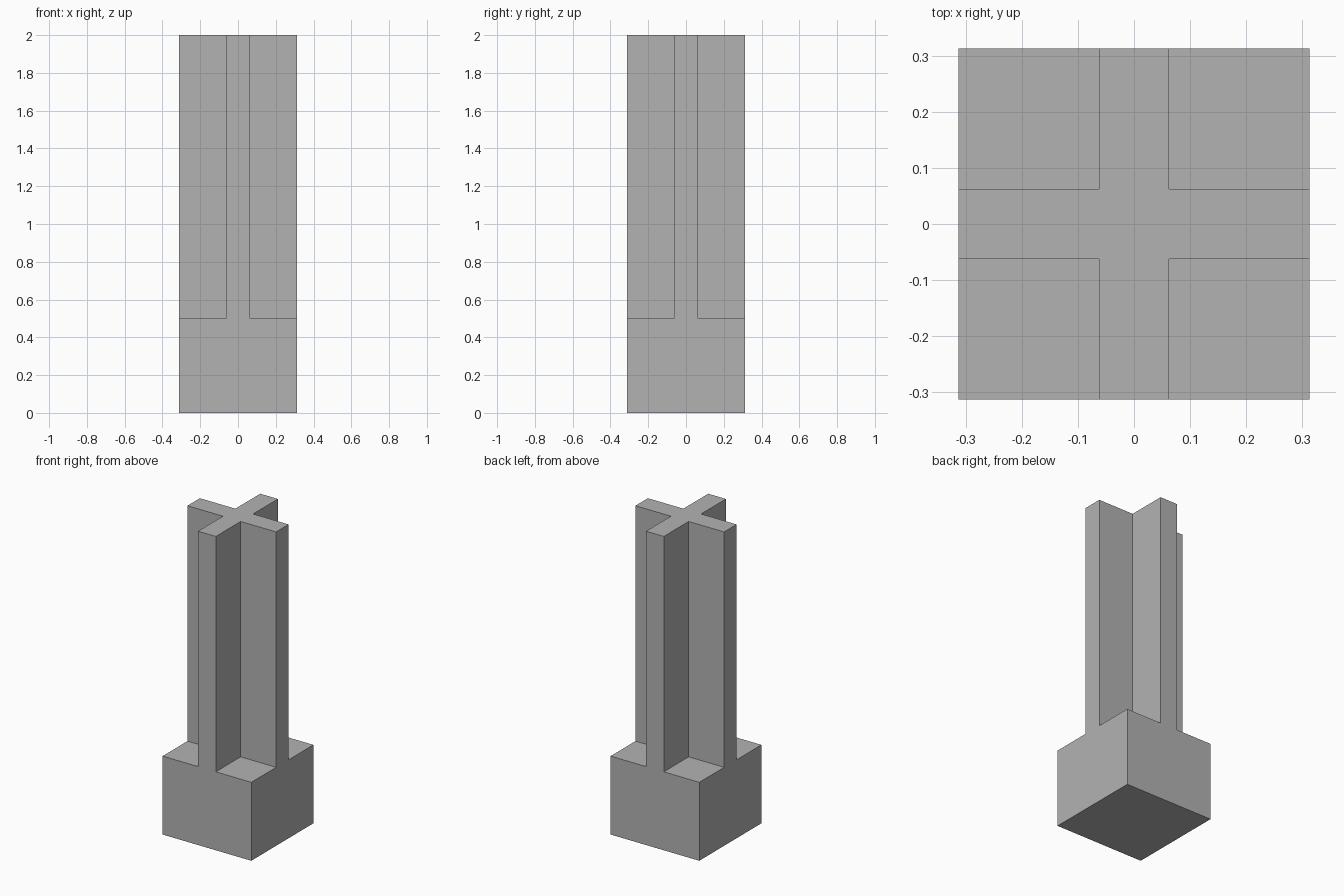
import bpy
import bmesh

HALF = 0.3125    # half width of the base and of the cross
ARM = 0.0625     # half thickness of each arm
BASE_TOP = 0.5
TOP = 2.0

cube = bpy.data.objects.get("Cube")
if cube:
    bpy.data.objects.remove(cube, do_unlink=True)

grey = bpy.data.materials.new("plain_grey")
grey.use_nodes = True
colour = (0.45, 0.45, 0.45, 1)
grey.diffuse_color = colour
grey.node_tree.nodes["Principled BSDF"].inputs["Base Color"].default_value = colour


def prism(name, outline, bottom, top):
    """Extrude a flat outline upwards into a closed solid."""
    bm = bmesh.new()
    face = bm.faces.new([bm.verts.new((x, y, bottom)) for x, y in outline])
    result = bmesh.ops.extrude_face_region(bm, geom=[face], use_keep_orig=True)
    for v in result["geom"]:
        if isinstance(v, bmesh.types.BMVert):
            v.co.z = top
    bmesh.ops.recalc_face_normals(bm, faces=bm.faces)
    mesh = bpy.data.meshes.new(name)
    bm.to_mesh(mesh)
    bm.free()
    mesh.materials.append(grey)
    obj = bpy.data.objects.new(name, mesh)
    bpy.context.collection.objects.link(obj)
    return obj


# Square base block
prism("base_block", [(-HALF, -HALF), (HALF, -HALF), (HALF, HALF), (-HALF, HALF)],
      0, BASE_TOP)

# Cross-shaped column: one arm's corners, turned a quarter at a time
cross = []
corners = [(HALF, -ARM), (HALF, ARM), (ARM, ARM)]
for _ in range(4):
    cross += corners
    corners = [(-y, x) for x, y in corners]
prism("cross_column", cross, BASE_TOP, TOP)
